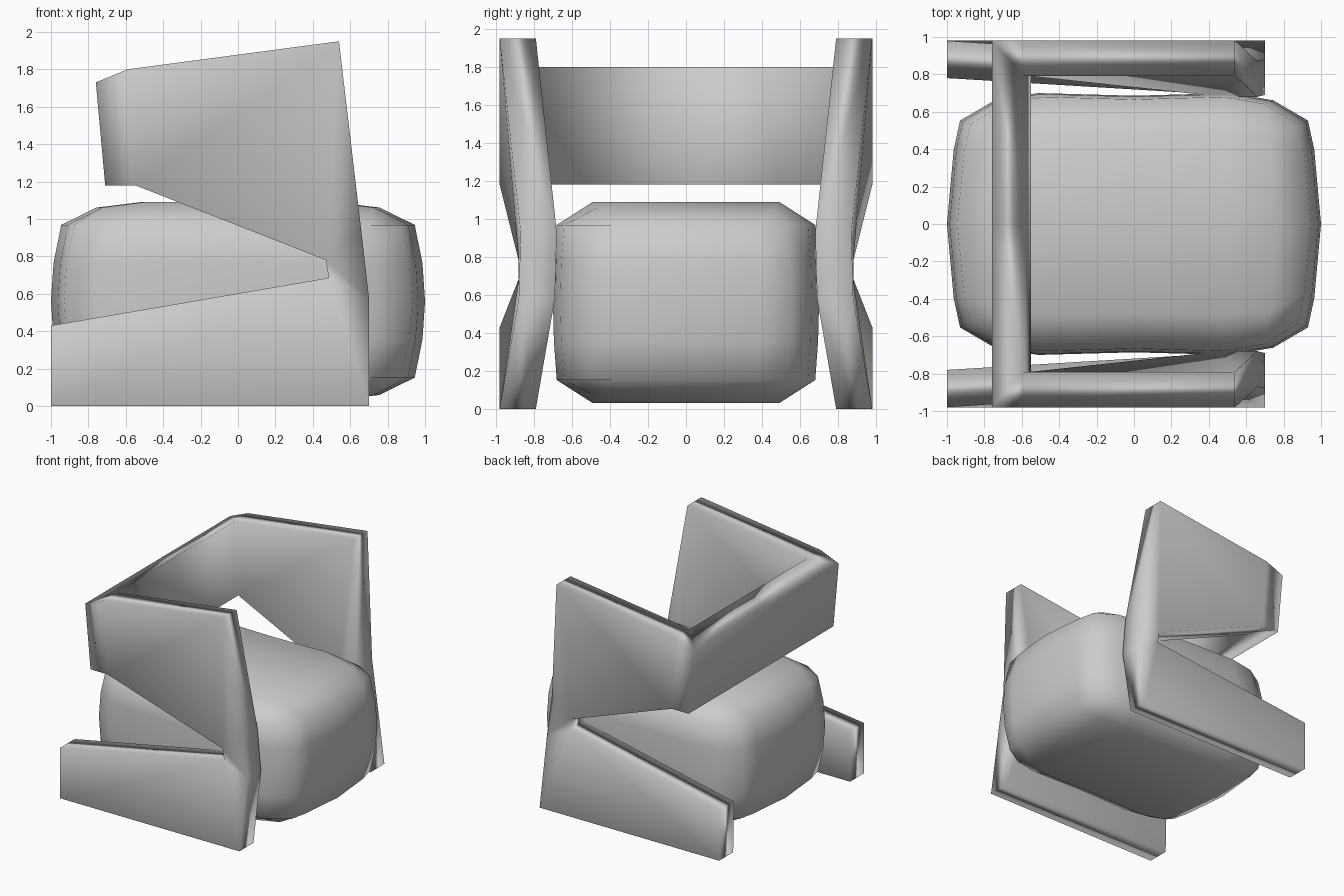
import bpy, bmesh

if "Cube" in bpy.data.objects:
    bpy.data.objects.remove(bpy.data.objects["Cube"])


def make_object(name, bm):
    bmesh.ops.recalc_face_normals(bm, faces=bm.faces)
    for f in bm.faces:
        f.smooth = True
    mesh = bpy.data.meshes.new(name)
    bm.to_mesh(mesh)
    bm.free()
    ob = bpy.data.objects.new(name, mesh)
    bpy.context.collection.objects.link(ob)
    return ob


# Chair frame: one half, mirrored across y
# side profile points: x, z, outer y, inner y
PROFILE = {
    "P": (0.70, 0.00, 0.98, 0.79),    # front foot
    "Q": (-1.00, 0.00, 0.98, 0.79),   # rear rail bottom
    "R": (-1.00, 0.43, 0.98, 0.78),   # rear rail top
    "N": (0.485, 0.685, 0.88, 0.69),  # notch, lower
    "M": (0.47, 0.78, 0.88, 0.68),    # notch, upper
    "F": (0.70, 0.58, 0.88, 0.69),    # front bend, lower
    "G": (0.66, 0.93, 0.87, 0.68),    # front bend, upper
    "T": (0.54, 1.95, 0.98, 0.79),    # arm tip
    "B": (-0.59, 1.80, 0.98, 0.79),   # back inside top
    "C": (-0.55, 1.18, 0.98, 0.79),   # back inside bottom
    "A": (-0.76, 1.73, 0.98, 0.79),   # back outside top
    "D": (-0.71, 1.18, 0.98, 0.79),   # back outside bottom
}
bm = bmesh.new()
outer, inner, mid = {}, {}, {}
for k, (x, z, yo, yi) in PROFILE.items():
    outer[k] = bm.verts.new((x, yo, z))
    if k not in "AD":
        inner[k] = bm.verts.new((x, yi, z))
    if k in "ABCD":
        mid[k] = bm.verts.new((x, 0, z))
# side panels
for loop in ("QPNR", "PFN", "FGMN", "GTM", "TBCM"):
    bm.faces.new([outer[k] for k in loop])
    bm.faces.new([inner[k] for k in loop])
bm.faces.new([outer[k] for k in "BADC"])
# rim of the panels
rim = "BTGFPQRNMC"
for a, b in zip(rim, rim[1:]):
    bm.faces.new((outer[a], outer[b], inner[b], inner[a]))
# back rest bar
bm.faces.new((outer["A"], mid["A"], mid["D"], outer["D"]))
bm.faces.new((inner["B"], mid["B"], mid["C"], inner["C"]))
bm.faces.new((outer["B"], outer["A"], mid["A"], mid["B"], inner["B"]))
bm.faces.new((outer["C"], outer["D"], mid["D"], mid["C"], inner["C"]))
frame = make_object("chair_frame", bm)
mirror = frame.modifiers.new("mirror", "MIRROR")
mirror.use_axis = (False, True, False)
frame.modifiers.new("weighted", "WEIGHTED_NORMAL")

# Cushion: faceted puffy box from a grid shell
U = [-1, -0.8, -0.55, 0, 0.55, 0.8, 1]
V = [-1, -0.72, 0, 0.72, 1]
W = [-1, -0.5, 0, 0.5, 1]
WIDTH = {1: 0.79, 0.8: 0.945, 0.55: 1.0, 0: 0.98}
HEIGHT = {1: 0.77, 0.8: 0.945, 0.55: 1.0, 0: 1.0}
SIDE = {1: 0.77, 0.72: 1.0, 0: 1.0}


def puff(u, v, w):
    x = u * (1 - 0.07 * v * v - 0.055 * w * w)
    y = v * (0.70 * WIDTH[abs(u)] - 0.02 * w * w)
    z = 0.56 + w * 0.53 * min(HEIGHT[abs(u)], SIDE[abs(v)])
    return x, y, z


bm = bmesh.new()
for axis in range(3):
    grids = [U, V, W]
    fixed = grids.pop(axis)
    for end in (fixed[0], fixed[-1]):
        for a0, a1 in zip(grids[0], grids[0][1:]):
            for b0, b1 in zip(grids[1], grids[1][1:]):
                quad = []
                for p in ([a0, b0], [a1, b0], [a1, b1], [a0, b1]):
                    p.insert(axis, end)
                    quad.append(bm.verts.new(puff(*p)))
                bm.faces.new(quad)
bmesh.ops.remove_doubles(bm, verts=bm.verts, dist=0.0005)
make_object("seat_cushion", bm)
